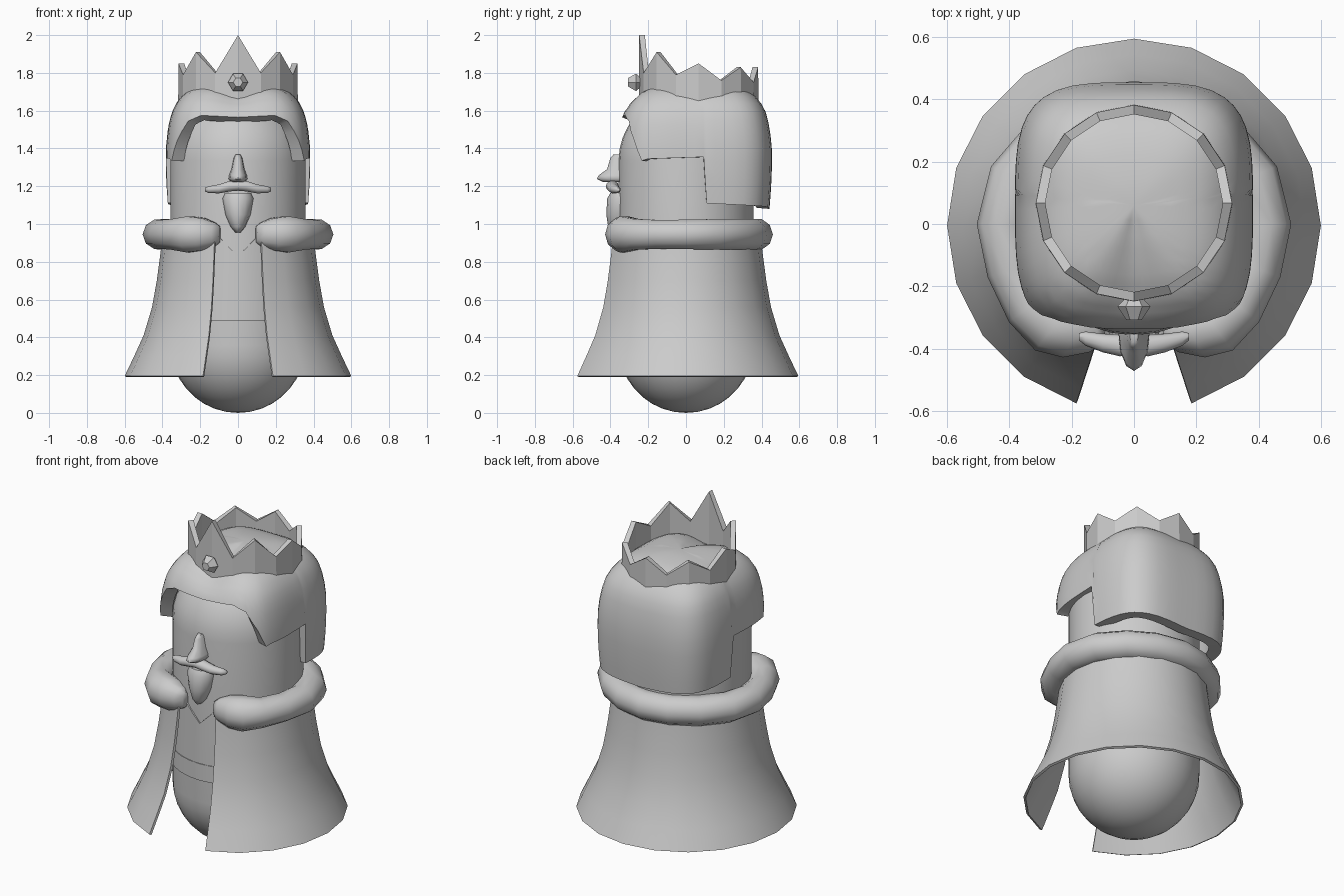
import bpy, bmesh
from math import sin, cos, radians, pi, sqrt, exp, atan2

if "Cube" in bpy.data.objects:
    bpy.data.objects.remove(bpy.data.objects["Cube"])


def grid(name, rows, close_rows=False, close_cols=False, caps=False, thick=0, offset=-1, angle=40):
    """Skin a list of equally long point rows into one mesh."""
    bm = bmesh.new()
    v = [[bm.verts.new(p) for p in r] for r in rows]
    n, m = len(v), len(v[0])
    for i in range(n if close_rows else n - 1):
        for j in range(m if close_cols else m - 1):
            a, b = v[i], v[(i + 1) % n]
            k = (j + 1) % m
            bm.faces.new((a[j], a[k], b[k], b[j]))
    if caps:
        bm.faces.new(v[0])
        bm.faces.new(v[-1])
    bmesh.ops.remove_doubles(bm, verts=bm.verts, dist=1e-5)
    bmesh.ops.recalc_face_normals(bm, faces=bm.faces)
    me = bpy.data.meshes.new(name)
    bm.to_mesh(me)
    bm.free()
    ob = bpy.data.objects.new(name, me)
    bpy.context.collection.objects.link(ob)
    bpy.ops.object.select_all(action='DESELECT')
    ob.select_set(True)
    bpy.context.view_layer.objects.active = ob
    if thick:
        md = ob.modifiers.new("thickness", 'SOLIDIFY')
        md.thickness, md.offset = thick, offset
        bpy.ops.object.modifier_apply(modifier=md.name)
    if angle:
        bpy.ops.object.shade_smooth_by_angle(angle=radians(angle))
    return ob


def polar(r, deg, z, cy=0.0):
    """Point at an angle measured from the front (-y)."""
    a = radians(deg)
    return (r * sin(a), cy - r * cos(a), z)


def lerp(x, pts):
    for (x0, y0), (x1, y1) in zip(pts, pts[1:]):
        if x <= x1:
            return y0 + (y1 - y0) * max(0, x - x0) / (x1 - x0)
    return pts[-1][1]


def stack(name, sections, y_back):
    """Small feature lofted from (z, half width, front y) sections."""
    rows = []
    for z, w, yf in sections:
        rows.append([(w * sin(2 * pi * k / 12), y_back + (yf - y_back) * cos(2 * pi * k / 12), z)
                     for k in range(12)])
    return grid(name, rows, close_cols=True, caps=True, angle=60)


# Body: one tall capsule for head and torso
R = 0.357
profile = [(R * sin(radians(a)), R - R * cos(radians(a))) for a in range(0, 91, 10)]
profile += [(R * cos(radians(a)), 1.335 + R * sin(radians(a))) for a in range(0, 91, 10)]
grid("body", [[polar(r, k * 11.25, z) for r, z in profile] for k in range(32)], close_rows=True)

# Shirt with V neck, and belt
rows = []
for k in range(48):
    d = k * 7.5
    off = min(d, 360 - d)
    rows.append([polar(0.364, d, z) for z in (0.58, min(0.95, 0.83 + off * 0.0062))])
grid("shirt", rows, close_rows=True, thick=0.012)
grid("belt", [[polar(0.368, k * 11.25, z) for z in (0.49, 0.59)] for k in range(32)],
     close_rows=True, thick=0.015)

# Cloak: flared shell, open at the front
flare = [(0.4, 0.95), (0.41, 0.85), (0.43, 0.7), (0.455, 0.56), (0.5, 0.41), (0.55, 0.3), (0.6, 0.195)]
grid("cloak", [[polar(r, 18 * k, z, -0.005) for r, z in flare] for k in range(1, 20)],
     thick=0.014, offset=-1)

# Fur collar: thick horseshoe with fuller front ends (angle, centre radius, radial and vertical size)
half = [(15, 0.375, 0.02, 0.045), (19, 0.38, 0.055, 0.065), (28, 0.395, 0.09, 0.09), (38, 0.415, 0.1, 0.1),
        (52, 0.425, 0.085, 0.085), (70, 0.415, 0.085, 0.08), (90, 0.415, 0.09, 0.082),
        (112, 0.405, 0.09, 0.085), (135, 0.385, 0.085, 0.085), (158, 0.375, 0.085, 0.085),
        (180, 0.375, 0.085, 0.085)]
ring = half + [(360 - a, r, w, h) for a, r, w, h in half[-2::-1]]
rows = [[polar(r + w * cos(k * pi / 5), a, 0.945 + h * sin(k * pi / 5)) for k in range(10)]
        for a, r, w, h in ring]
grid("fur_collar", rows, close_cols=True, caps=True, angle=60)

# Hair: squarish dome whose lower edge drops at the temples and the back
dome = [(0, 1.765), (0.3, 1.757), (0.55, 1.735), (0.72, 1.70), (0.84, 1.65), (0.92, 1.59),
        (0.97, 1.51), (1.0, 1.40), (1.0, 1.28), (0.985, 1.17), (0.965, 1.07)]
by_z = [(-z, i) for i, (f, z) in enumerate(dome)]
f_at = [(i, f) for i, (f, z) in enumerate(dome)]
z_at = [(i, z) for i, (f, z) in enumerate(dome)]
edge = [(0, 1.565), (27, 1.575), (36, 1.545), (44, 1.44), (50, 1.335), (54, 1.345), (95, 1.355),
        (97.5, 1.11), (180, 1.08)]
angles = [0, 7, 14, 20, 27, 32, 36, 40, 44, 47, 50, 54, 60, 67, 74, 81, 88, 95, 97.5, 104, 111,
          118, 125, 130, 135, 140, 146, 153, 162, 171, 180]
rows = []
for d in angles + [-a for a in angles[-2:0:-1]]:
    a = radians(d)
    b = 0.425 if abs(d) < 90 else 0.395
    n = 3.6
    reach = (abs(sin(a) / 0.382) ** n + abs(cos(a) / b) ** n) ** (-1 / n)
    last = lerp(-lerp(abs(d), edge), by_z)
    col = []
    for k in range(15):
        u = last * k / 14
        dip = 0.035 * exp(-(d / 20) ** 2) * sin(pi * k / 14)
        col.append(polar(reach * lerp(u, f_at), d, lerp(u, z_at) - dip, 0.06))
    rows.append(col)
grid("hair", rows, close_rows=True, thick=0.07, angle=50)

# Crown: sixteen-sided band, tallest point in front
tops = [2.0, 1.80, 1.91, 1.79, 1.85, 1.76, 1.83, 1.75, 1.83]
rows = []
for k in range(16):
    z = tops[min(k, 16 - k)]
    rows.append([polar(r, k * 22.5, h, 0.067)
                 for r, h in ((0.317, 1.6), (0.315, z), (0.285, z), (0.285, 1.6))])
grid("crown", rows, close_rows=True, close_cols=True, angle=0)

# Crown jewel: faceted hexagon
rows = [[(r * cos(k * pi / 3), y, 1.75 + r * sin(k * pi / 3)) for k in range(6)]
        for r, y in ((0.03, -0.24), (0.053, -0.265), (0.025, -0.308))]
grid("crown_jewel", rows, close_cols=True, caps=True, angle=0)

# Face: nose, chin beard, moustache
stack("nose", [(1.367, 0.014, -0.385), (1.35, 0.023, -0.4), (1.29, 0.035, -0.418), (1.258, 0.047, -0.462),
               (1.238, 0.05, -0.472), (1.222, 0.036, -0.44)], -0.35)
stack("chin_beard", [(1.165, 0.07, -0.4), (1.135, 0.082, -0.417), (1.05, 0.068, -0.422),
                     (0.985, 0.04, -0.412), (0.955, 0.015, -0.39)], -0.345)
side = [(0.176, -0.362, 1.182, 0.01), (0.155, -0.368, 1.182, 0.019), (0.1, -0.382, 1.186, 0.025),
        (0.045, -0.39, 1.2, 0.029)]
path = side + [(0, -0.388, 1.202, 0.027)] + [(-x, y, z, r) for x, y, z, r in side[::-1]]
rows = [[(x, y + 1.2 * r * cos(k * pi / 5), z + r * sin(k * pi / 5)) for k in range(10)]
        for x, y, z, r in path]
grid("moustache", rows, close_cols=True, caps=True, angle=60)
